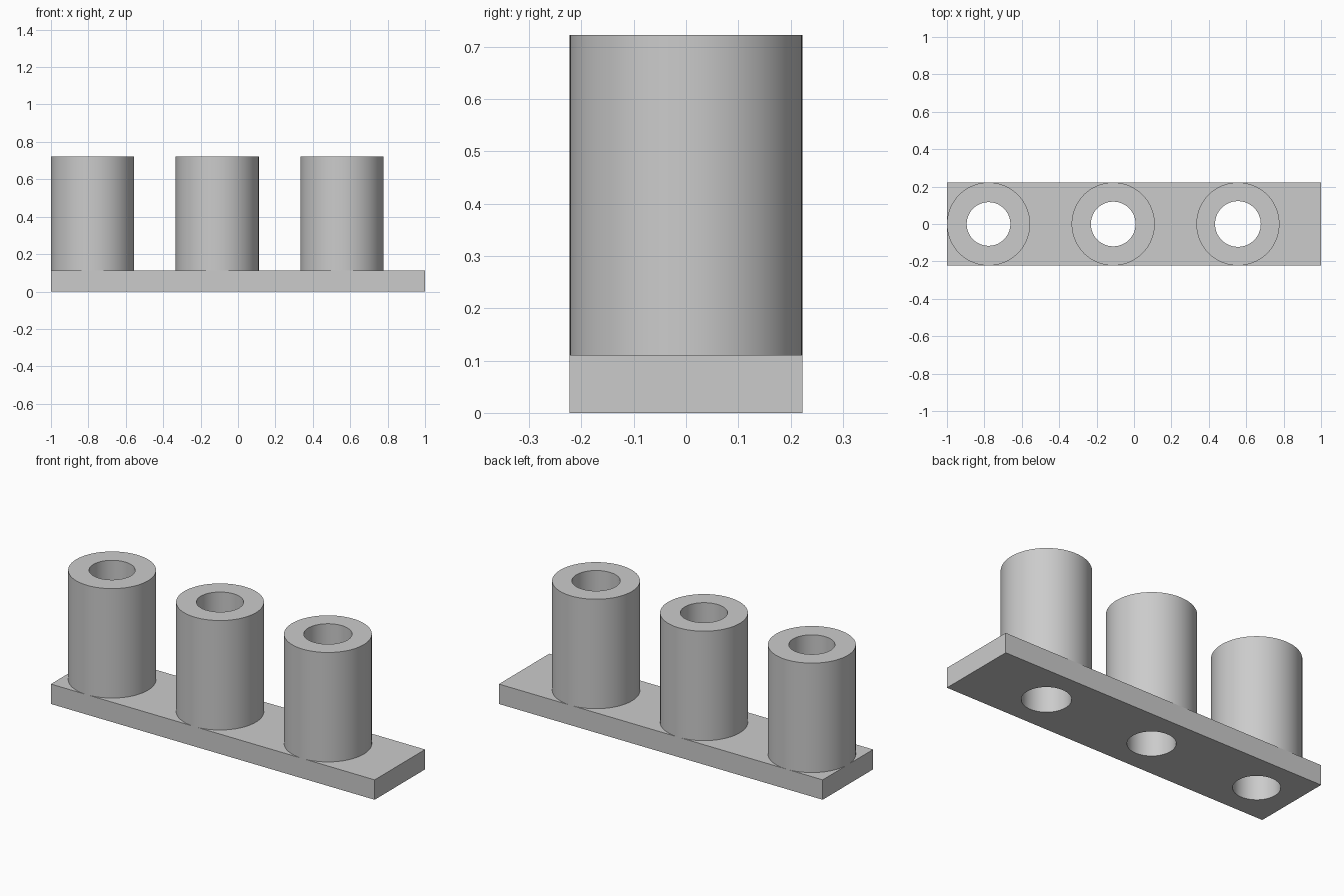
import bpy

cube = bpy.data.objects.get("Cube")
if cube:
    bpy.data.objects.remove(cube, do_unlink=True)

U = 1 / 9                     # one module; the plate is 18 x 4 modules
PLATE_TOP = U
TUBE_TOP = 6.5 * U
# Tube centre and bore radius, in modules; the bores widen step by step
TUBES = [("right", -7, 1.05), ("middle", -1, 1.075), ("left", 5, 1.1)]

grey = bpy.data.materials.new("light grey")
grey.use_nodes = True
grey.diffuse_color = (0.6, 0.6, 0.6, 1)
grey.node_tree.nodes["Principled BSDF"].inputs["Base Color"].default_value = (0.6, 0.6, 0.6, 1)


def cylinder(name, x, radius, z0, z1):
    bpy.ops.mesh.primitive_cylinder_add(
        vertices=96, radius=radius, depth=z1 - z0, location=(x, 0, (z0 + z1) / 2))
    obj = bpy.context.object
    obj.name = name
    obj.data.materials.append(grey)
    return obj


def cut(obj, cutter):
    mod = obj.modifiers.new("bore", 'BOOLEAN')
    mod.operation = 'DIFFERENCE'
    mod.solver = 'EXACT'
    mod.object = cutter
    bpy.context.view_layer.objects.active = obj
    bpy.ops.object.modifier_apply(modifier=mod.name)


def sharp_smooth(obj):
    bpy.ops.object.select_all(action='DESELECT')
    obj.select_set(True)
    bpy.context.view_layer.objects.active = obj
    bpy.ops.object.shade_smooth_by_angle(angle=0.6)


# Base plate
bpy.ops.mesh.primitive_cube_add(size=1, location=(0, 0, PLATE_TOP / 2))
plate = bpy.context.object
plate.name = "base_plate"
plate.scale = (18 * U, 4 * U, PLATE_TOP)
bpy.ops.object.transform_apply(location=False, rotation=False, scale=True)
plate.data.materials.append(grey)

# Three tubes, each bored through together with the plate
for side, x, bore in TUBES:
    tube = cylinder(side + "_tube", x * U, 2 * U, PLATE_TOP, TUBE_TOP)
    cutter = cylinder("bore_cutter", x * U, bore * U, -U, TUBE_TOP + U)
    cutter.hide_render = True
    cut(tube, cutter)
    cut(plate, cutter)
    bpy.data.objects.remove(cutter, do_unlink=True)
    sharp_smooth(tube)

sharp_smooth(plate)
